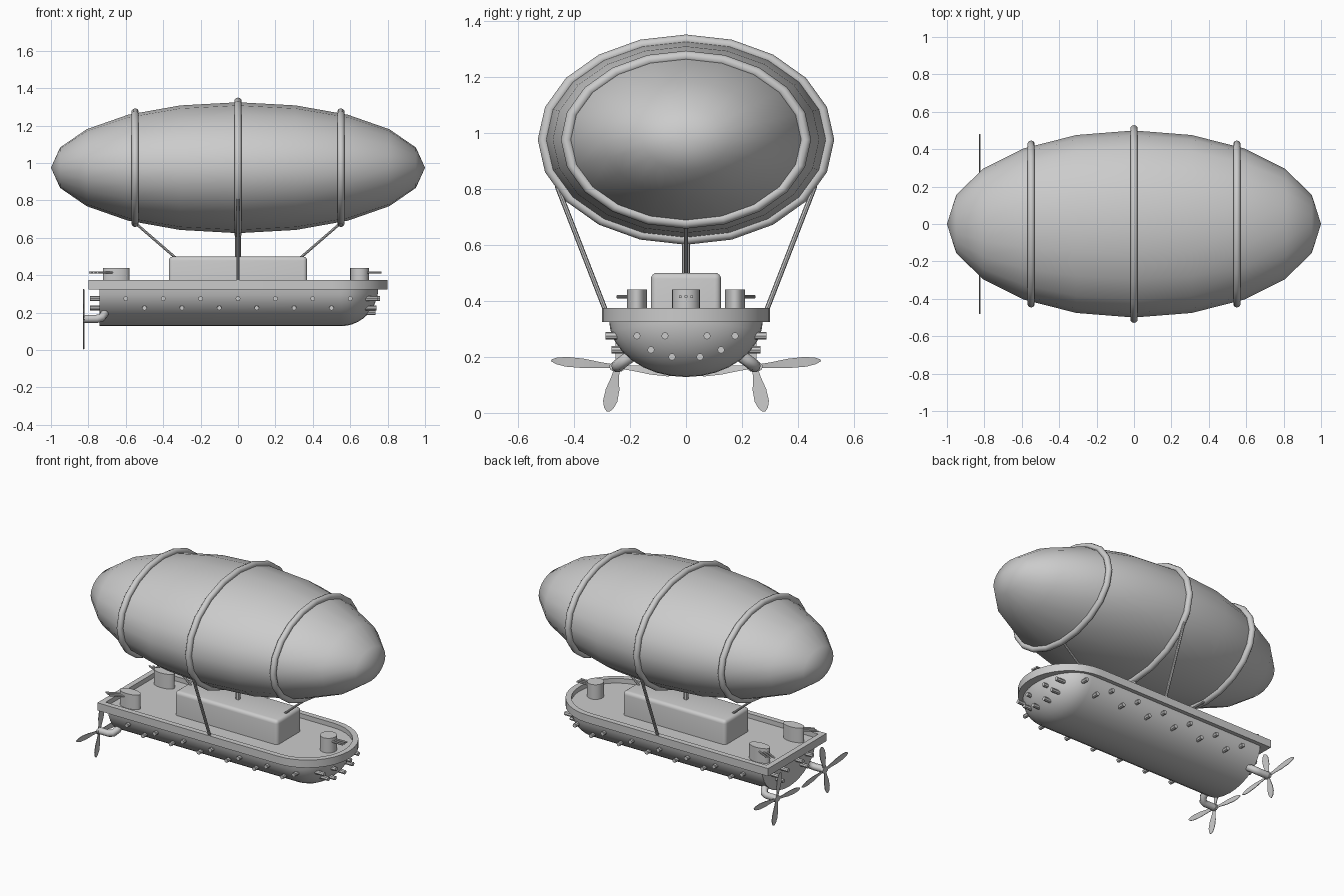
import bpy, bmesh, math
from math import sin, cos, pi, sqrt
from mathutils import Vector, Matrix

if "Cube" in bpy.data.objects:
    bpy.data.objects.remove(bpy.data.objects["Cube"])


def finish(name, bm, angle=40):
    bmesh.ops.recalc_face_normals(bm, faces=bm.faces)
    me = bpy.data.meshes.new(name)
    bm.to_mesh(me)
    bm.free()
    ob = bpy.data.objects.new(name, me)
    bpy.context.collection.objects.link(ob)
    bpy.ops.object.select_all(action='DESELECT')
    ob.select_set(True)
    bpy.context.view_layer.objects.active = ob
    bpy.ops.object.shade_smooth_by_angle(angle=math.radians(angle))
    return ob


def rod(bm, a, b, r, segs=8, r2=None):
    a, b = Vector(a), Vector(b)
    d = b - a
    m = Matrix.Translation((a + b) / 2) @ d.to_track_quat('Z', 'Y').to_matrix().to_4x4()
    return bmesh.ops.create_cone(bm, cap_ends=True, segments=segs, radius1=r,
                                 radius2=r if r2 is None else r2, depth=d.length, matrix=m)['verts']


def loft(bm, rings, closed=True, join=False):
    vs = [[bm.verts.new(p) for p in ring] for ring in rings]
    n = len(vs[0])
    pairs = list(zip(vs, vs[1:])) + ([(vs[-1], vs[0])] if join else [])
    for p, q in pairs:
        for i in range(n if closed else n - 1):
            j = (i + 1) % n
            bm.faces.new((p[i], p[j], q[j], q[i]))
    return vs


ZC = 0.975  # envelope centre height

# Gas envelope, poles along x
bm = bmesh.new()
bmesh.ops.create_uvsphere(bm, u_segments=20, v_segments=10, radius=1,
                          matrix=Matrix.Translation((0, 0, ZC)) @ Matrix.Diagonal((1, 0.5, 0.35, 1))
                          @ Matrix.Rotation(pi / 2, 4, 'Y'))
finish("gas_envelope", bm, 60)

# Hoops around the envelope
for name, x in (("rear_hoop", -0.55), ("middle_hoop", 0), ("front_hoop", 0.55)):
    s = sqrt(1 - x * x)
    r = 0.02
    bm = bmesh.new()
    rings = []
    for i in range(20):
        a = 2 * pi * i / 20
        rings.append([(x + r * sin(b), (0.5 * s + 0.009 + r * cos(b)) * cos(a),
                       ZC + (0.35 * s + 0.005 + r * cos(b)) * sin(a))
                      for b in (2 * pi * k / 10 for k in range(10))])
    loft(bm, rings, join=True)
    finish(name, bm, 60)

# Hull: half-ellipse section with a rounded bow
bm = bmesh.new()
rings = []
for x, s in [(-0.74, 1)] + [(0.55 + 0.2 * sin(t), max(cos(t), 0.01)) for t in (k * pi / 20 for k in range(11))]:
    rings.append([(x, 0.275 * s * cos(a), 0.335 - 0.207 * s * sin(a))
                  for a in (pi * k / 16 for k in range(17))])
vs = loft(bm, rings, closed=False)
bm.faces.new(vs[0])
bm.faces.new(vs[-1])
finish("hull", bm)


def outline(inset, z):
    r = 0.3 - inset
    pts = [(-0.8 + inset, -r, z)]
    pts += [(0.5 + r * cos(a), r * sin(a), z) for a in (-pi / 2 + pi * k / 16 for k in range(17))]
    return pts + [(-0.8 + inset, r, z)]


# Deck with raised rim
bm = bmesh.new()
vs = loft(bm, [outline(0, 0.325), outline(0, 0.375), outline(0.035, 0.375), outline(0.035, 0.345)])
bm.faces.new(vs[0])
bm.faces.new(vs[-1])
finish("deck_and_rim", bm, 30)

# Cabin with rounded top and corners
bm = bmesh.new()
bmesh.ops.create_cube(bm, size=1, matrix=Matrix.Translation((0, 0, 0.42)) @ Matrix.Diagonal((0.74, 0.25, 0.16, 1)))
top = [e for e in bm.edges if max(v.co.z for v in e.verts) > 0.45]
bmesh.ops.bevel(bm, geom=top, offset=0.022, segments=4, affect='EDGES', profile=0.5)
finish("cabin", bm, 40)


# Turrets with three barrels; the rear pair is turned, then stretched
def turret(name, x, y, turn, scale):
    bm = bmesh.new()
    rod(bm, (0, 0, 0.34), (0, 0, 0.44), 0.05, 20)
    for k in (-1, 0, 1):
        rod(bm, (0.03, 0.02 * k, 0.415), (0.118, 0.02 * k, 0.415), 0.006)
    bm.transform(Matrix.Translation((x, y, 0)) @ Matrix.Diagonal((scale[0], scale[1], 1, 1))
                 @ Matrix.Rotation(turn, 4, 'Z'))
    finish(name, bm)


turret("bow_turret", 0.65, 0, 0, (1, 1))
turret("left_rear_turret", -0.652, 0.175, 0.75 * pi, (1.43, 0.72))
turret("right_rear_turret", -0.652, -0.175, -0.75 * pi, (1.43, 0.72))

# Hull guns: staggered side rows, bow cluster and stern cluster
bm = bmesh.new()
for s in (-1, 1):
    for i in range(7):
        x = -0.6 + 0.2 * i
        rod(bm, (x, s * 0.2, 0.275), (x, s * 0.288, 0.275), 0.013)
    for i in range(6):
        x = -0.5 + 0.2 * i
        rod(bm, (x, s * 0.18, 0.225), (x, s * 0.265, 0.225), 0.013)
finish("side_guns", bm)

bm = bmesh.new()
for y, z, x in ((0.075, 0.275, 0.76), (0.175, 0.275, 0.745), (0.125, 0.225, 0.74), (0.05, 0.2, 0.735)):
    for s in (-1, 1):
        rod(bm, (0.6, s * y, z), (x, s * y, z), 0.013)
finish("bow_guns", bm)

bm = bmesh.new()
for y, z in ((0.075, 0.275), (0.175, 0.275), (0.125, 0.225)):
    for s in (-1, 1):
        rod(bm, (-0.7, s * y, z), (-0.79, s * y, z), 0.013)
finish("stern_guns", bm)

# Suspension struts
bm = bmesh.new()
for s in (-1, 1):
    rod(bm, (0, s * 0.46, 0.81), (0, s * 0.285, 0.36), 0.009)
    rod(bm, (s * 0.55, 0, 0.68), (s * 0.33, 0, 0.49), 0.007)
rod(bm, (0, 0, 0.625), (0, 0, 0.49), 0.015)
finish("suspension_struts", bm)

# Propellers and their bent arms
for side, s in (("left", 1), ("right", -1)):
    path = [(-0.715, 0.17, 0.22), (-0.715, 0.215, 0.19), (-0.73, 0.238, 0.173), (-0.755, 0.245, 0.167),
            (-0.825, 0.245, 0.167)]
    cu = bpy.data.curves.new(side + "_propeller_arm", 'CURVE')
    cu.dimensions = '3D'
    cu.bevel_depth = 0.022
    cu.bevel_resolution = 2
    cu.use_fill_caps = True
    sp = cu.splines.new('POLY')
    sp.points.add(len(path) - 1)
    for p, c in zip(sp.points, path):
        p.co = (c[0], s * c[1], c[2], 1)
    ob = bpy.data.objects.new(side + "_propeller_arm", cu)
    bpy.context.collection.objects.link(ob)

    bm = bmesh.new()
    rod(bm, (-0.005, 0, 0), (0.008, 0, 0), 0.024, 12)
    for k in range(4):
        rings = []
        for d, w in ((0.01, 0.008), (0.05, 0.012), (0.1, 0.02), (0.15, 0.021), (0.18, 0.014), (0.195, 0.004)):
            rings.append([(0.003, -w, d), (0.0, w, d), (-0.003, w, d), (-0.001, -w, d)])
        bl = loft(bm, rings)
        bm.faces.new(bl[0])
        bm.faces.new(bl[-1])
        bmesh.ops.rotate(bm, verts=[v for r in bl for v in r], cent=(0, 0, 0),
                         matrix=Matrix.Rotation(k * pi / 2 + 0.14, 3, 'X'))
    bm.transform(Matrix.Translation((-0.825, s * 0.245, 0.165)) @ Matrix.Diagonal((1, s * 1.22, 0.83, 1)))
    finish(side + "_propeller", bm)
